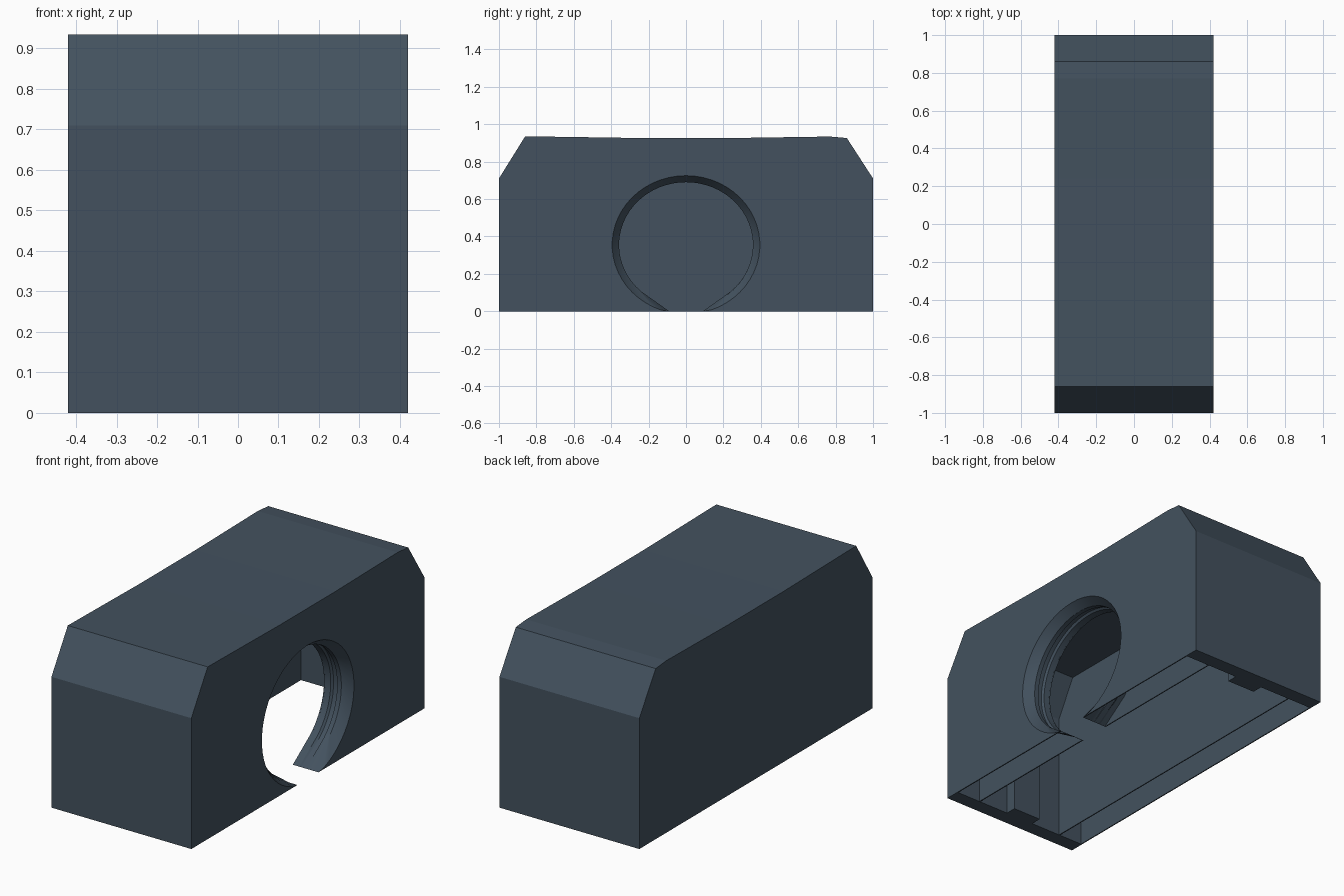
import bpy, bmesh, math

cube = bpy.data.objects.get("Cube")
if cube:
    bpy.data.objects.remove(cube, do_unlink=True)

slate = bpy.data.materials.new("slate_blue")
slate.use_nodes = True
slate.diffuse_color = (0.056, 0.083, 0.113, 1)
slate.node_tree.nodes["Principled BSDF"].inputs["Base Color"].default_value = slate.diffuse_color

HALF = 0.42      # half width of the cover
SKIN = 0.006     # sheet thickness
LINER = 0.272    # inner sheets stand here
HOLE_Z = 0.355   # height of the hole centre
SLOT = 0.09      # half width of the slot under the hole


def finish(name, bm):
    mesh = bpy.data.meshes.new(name)
    bm.to_mesh(mesh)
    bm.free()
    mesh.materials.append(slate)
    obj = bpy.data.objects.new(name, mesh)
    bpy.context.collection.objects.link(obj)
    return obj


def prism(name, profile, x0, x1):
    """Extrude a (y, z) outline along x."""
    bm = bmesh.new()
    face = bm.faces.new([bm.verts.new((x0, y, z)) for y, z in profile])
    out = bmesh.ops.extrude_face_region(bm, geom=[face])
    moved = [v for v in out["geom"] if isinstance(v, bmesh.types.BMVert)]
    bmesh.ops.translate(bm, verts=moved, vec=(x1 - x0, 0, 0))
    bmesh.ops.recalc_face_normals(bm, faces=bm.faces)
    return finish(name, bm)


def arc(ry, rz, start, steps=48):
    """Open ellipse from the right slot corner over the top to the left one."""
    pts = [(SLOT, 0)]
    for i in range(steps + 1):
        a = math.radians(start + (180 - 2 * start) * i / steps)
        pts.append((ry * math.cos(a), HOLE_Z + rz * math.sin(a)))
    return pts + [(-SLOT, 0)]


# Outlines, running from the front foot over the roof to the back foot
outer = [(-1, 0), (-1, 0.71), (-0.86, 0.935), (-0.77, 0.934), (-0.5, 0.93), (-0.24, 0.926),
         (0.24, 0.926), (0.5, 0.93), (0.77, 0.934), (0.86, 0.926), (1, 0.71), (1, 0)]
inner = [(-0.92, 0), (-0.92, 0.69), (-0.81, 0.89), (0.81, 0.89), (0.92, 0.69), (0.92, 0)]

# End walls and roof in one piece
prism("end_walls_and_roof", outer + inner[::-1], -HALF + SKIN, HALF - SKIN)

# Closed side: outer sheet and inner liner
prism("right_outer_sheet", outer, -HALF, -HALF + SKIN)
prism("right_liner", inner, -LINER, -LINER + SKIN)

# Open side: both sheets notched by the hole
mouth = arc(0.395, 0.37, -70)
throat = arc(0.358, 0.335, -48)
prism("left_outer_sheet", outer + mouth, HALF - SKIN, HALF)
prism("left_liner", inner + throat, LINER - SKIN, LINER)

# Stepped collar between the two sheets: x, radius in y, radius in z, start angle
rings = [(HALF, 0.395, 0.37, -70), (0.37, 0.358, 0.335, -48), (0.345, 0.358, 0.335, -48),
         (0.345, 0.37, 0.347, -50), (0.315, 0.37, 0.347, -50), (0.305, 0.36, 0.337, -48),
         (LINER - SKIN, 0.358, 0.335, -48)]
bm = bmesh.new()
loops = [[bm.verts.new((x, y, z)) for y, z in arc(ry, rz, s)] for x, ry, rz, s in rings]
for a, b in zip(loops, loops[1:]):
    for i in range(len(a) - 1):
        bm.faces.new((a[i], a[i + 1], b[i + 1], b[i]))
collar = finish("hole_collar", bm)
bpy.ops.object.select_all(action="DESELECT")
collar.select_set(True)
bpy.context.view_layer.objects.active = collar
bpy.ops.object.shade_smooth_by_angle(angle=math.radians(25))

# Upright rib inside each end wall
for name, s in (("front_rib", -1), ("back_rib", 1)):
    prism(name, [(s * 0.86, 0), (s * 0.93, 0), (s * 0.93, 0.69), (s * 0.86, 0.69)], -0.085, 0.085)
